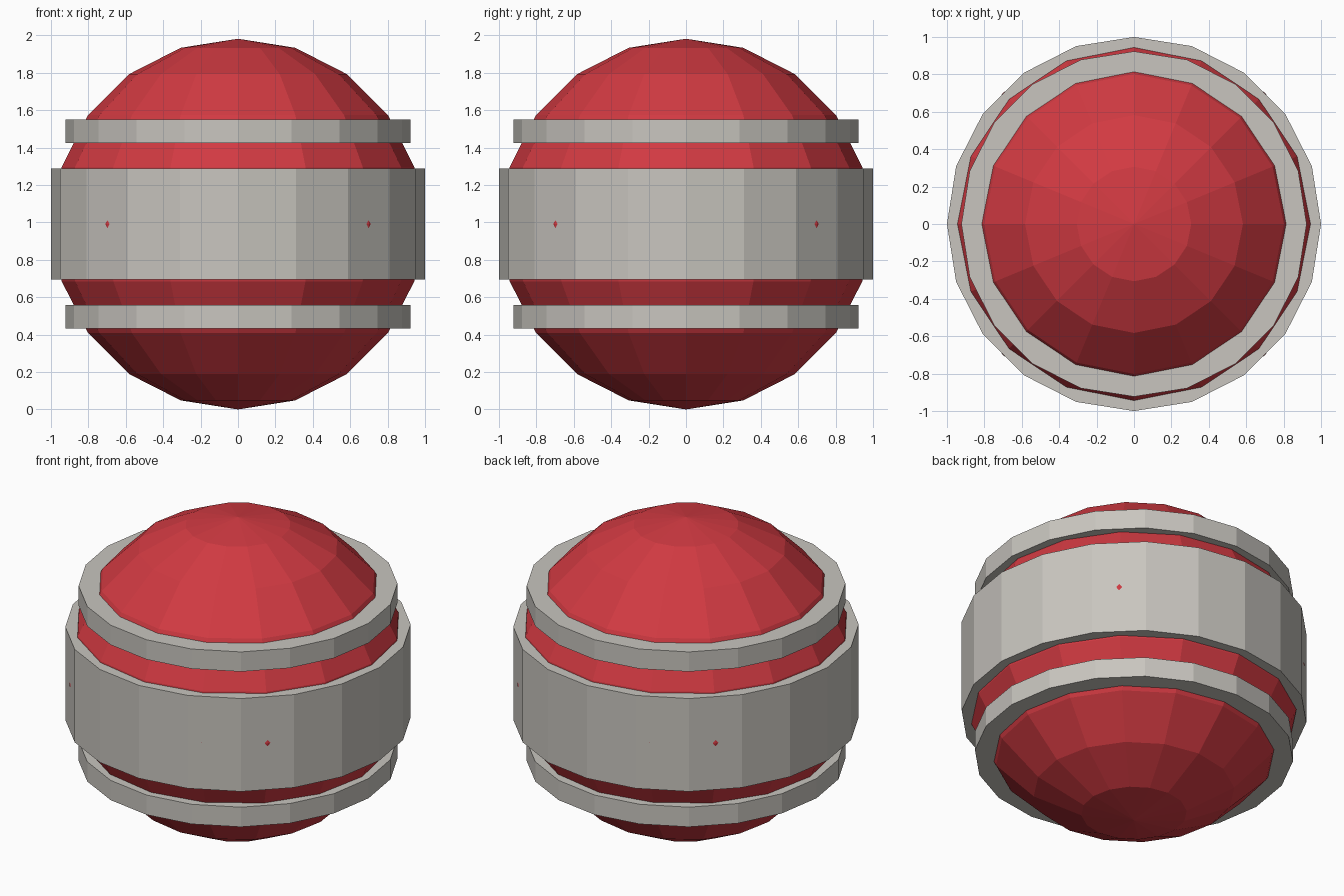
import bpy

if "Cube" in bpy.data.objects:
    bpy.data.objects.remove(bpy.data.objects["Cube"])

R = 0.991   # sphere radius, also the height of its centre


def material(name, rgb):
    m = bpy.data.materials.new(name)
    m.diffuse_color = (*rgb, 1)
    m.use_nodes = True
    m.node_tree.nodes["Principled BSDF"].inputs["Base Color"].default_value = m.diffuse_color
    return m


red = material("red", (0.64, 0.042, 0.054))
grey = material("light_grey", (0.58, 0.56, 0.52))


def finish(name, mat):
    ob = bpy.context.object
    ob.name = name
    ob.data.materials.append(mat)
    return ob


def hoop(name, radius, z_low, z_high):
    """Flat-sided 20-gon hoop, heights measured from the sphere centre."""
    bpy.ops.mesh.primitive_cylinder_add(
        vertices=20, radius=radius, depth=z_high - z_low,
        location=(0, 0, R + (z_low + z_high) / 2))
    return finish(name, grey)


# Faceted ball body
bpy.ops.mesh.primitive_uv_sphere_add(
    segments=16, ring_count=10, radius=R, location=(0, 0, R))
finish("ball_body", red)

# Wide middle band and the two narrow hoops
hoop("middle_band", 1.0, -0.297, 0.297)
hoop("upper_hoop", 0.923, 0.433, 0.559)
hoop("lower_hoop", 0.923, -0.559, -0.433)
